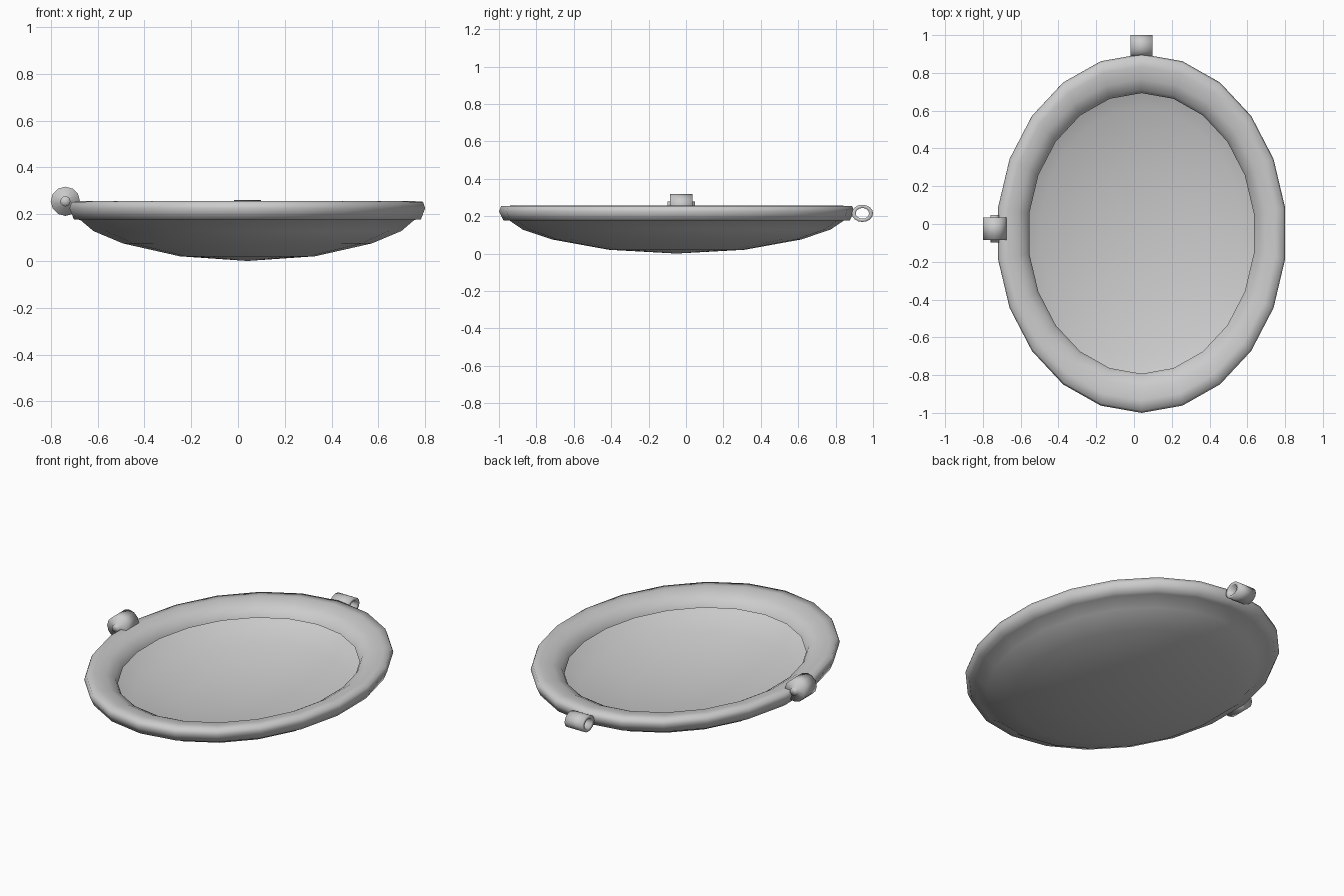
import bpy, math
from mathutils import Matrix, Vector

if "Cube" in bpy.data.objects:
    bpy.data.objects.remove(bpy.data.objects["Cube"])


def lathe(name, profile, segs, matrix, closed=False, start=0.0, angle=180):
    """Spin (radius, height) points around z, then place with matrix."""
    verts, rings, faces = [], [], []
    for r, z in profile:
        if r == 0:
            rings.append([len(verts)] * segs)
            verts.append(matrix @ Vector((0, 0, z)))
        else:
            rings.append(list(range(len(verts), len(verts) + segs)))
            for i in range(segs):
                a = start + 2 * math.pi * i / segs
                verts.append(matrix @ Vector((r * math.cos(a), r * math.sin(a), z)))
    pairs = list(zip(rings, rings[1:]))
    if closed:
        pairs.append((rings[-1], rings[0]))
    for lo, hi in pairs:
        for i in range(segs):
            j = (i + 1) % segs
            face = list(dict.fromkeys((lo[i], lo[j], hi[j], hi[i])))
            faces.append(face)
    mesh = bpy.data.meshes.new(name)
    mesh.from_pydata(verts, [], faces)
    mesh.update()
    ob = bpy.data.objects.new(name, mesh)
    bpy.context.collection.objects.link(ob)
    bpy.ops.object.select_all(action='DESELECT')
    ob.select_set(True)
    bpy.context.view_layer.objects.active = ob
    bpy.ops.object.mode_set(mode='EDIT')
    bpy.ops.mesh.select_all(action='SELECT')
    bpy.ops.mesh.normals_make_consistent(inside=False)
    bpy.ops.object.mode_set(mode='OBJECT')
    bpy.ops.object.shade_smooth_by_angle(angle=math.radians(angle))
    return ob


# Oval dish: thin bowl carrying a rounded rim that rolls inward over it
dish = [(0, 0.0), (0.38, 0.02), (0.70, 0.075), (0.866, 0.128), (0.94, 0.176),
        (0.975, 0.177), (1.0, 0.225), (0.988, 0.253), (0.93, 0.256), (0.86, 0.246),
        (0.80, 0.218), (0.782, 0.185)]
oval = Matrix.Translation((0.04, -0.05, 0)) @ Matrix.Diagonal((0.768, 0.95, 1, 1))
lathe("oval_dish", dish, 22, oval, start=math.pi / 2)

# Back loop: open oval tube lying along x
tube = [(1.0, -0.058), (1.0, 0.058), (0.62, 0.058), (0.62, -0.058)]
loop = (Matrix.Translation((0.04, 0.943, 0.215))
        @ Matrix.Rotation(math.pi / 2, 4, 'Y')
        @ Matrix.Diagonal((0.046, 0.057, 1, 1)))
lathe("back_loop", tube, 16, loop, closed=True)

# Left clasp: barrel with a small pin at each end, lying along y
barrel = [(0, -0.073), (0.022, -0.073), (0.022, -0.06), (0.0625, -0.06),
          (0.0625, 0.06), (0.022, 0.06), (0.022, 0.073), (0, 0.073)]
clasp = Matrix.Translation((-0.738, -0.025, 0.255)) @ Matrix.Rotation(math.pi / 2, 4, 'X')
lathe("side_clasp", barrel, 12, clasp)
